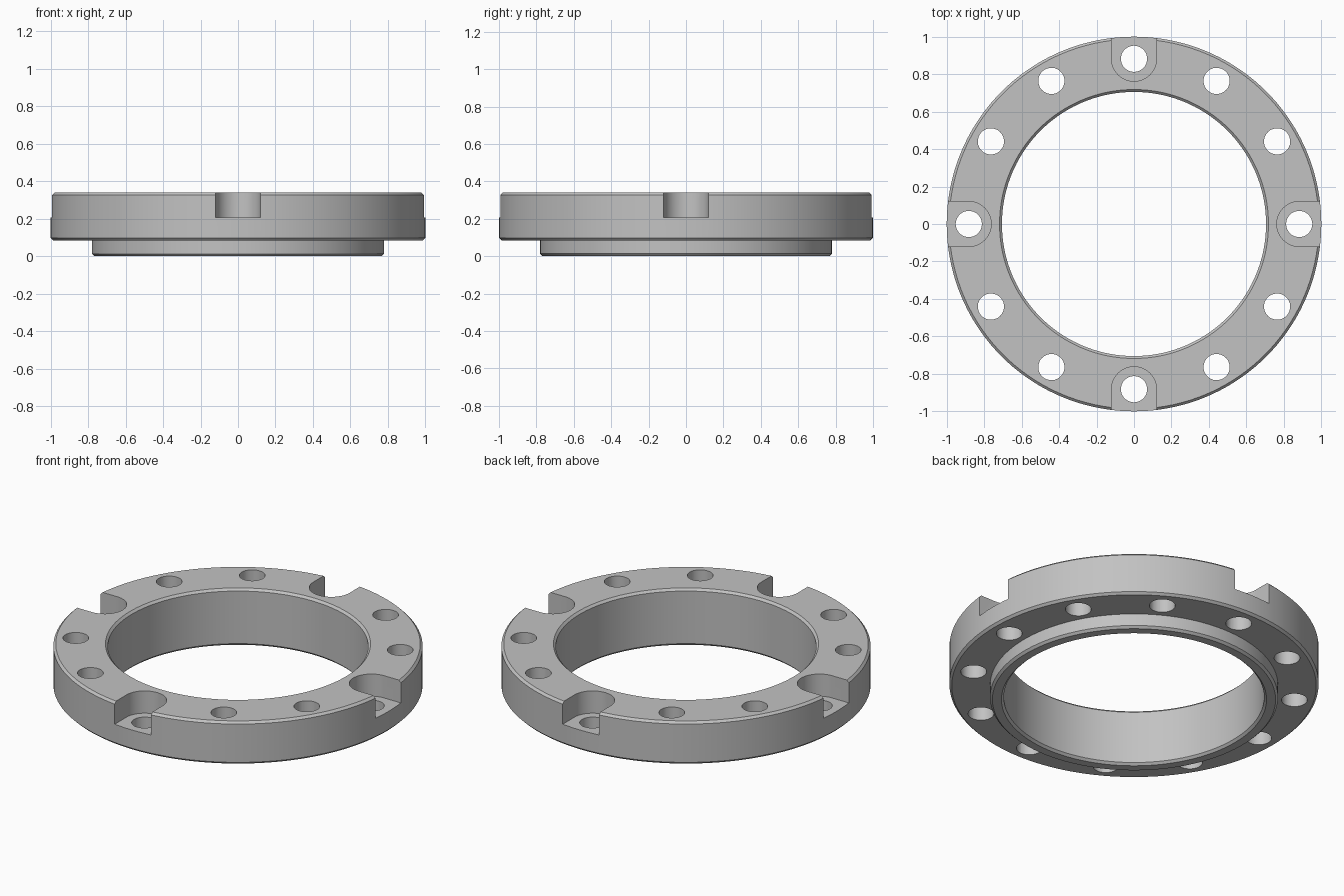
import bpy, bmesh, math
from mathutils import Matrix

cube = bpy.data.objects.get("Cube")
if cube:
    bpy.data.objects.remove(cube, do_unlink=True)

OUTER, SPIGOT, BORE = 1.0, 0.78, 0.705
TOP, STEP, FLOOR = 0.34, 0.085, 0.207
BOLT_CIRCLE, HOLE_R, SLOT_R = 0.882, 0.07, 0.12
C = 0.013  # edge chamfer
SEGMENTS = 144

steel = bpy.data.materials.new("steel grey")
steel.use_nodes = True
steel.diffuse_color = (0.54, 0.54, 0.54, 1)
steel.node_tree.nodes["Principled BSDF"].inputs["Base Color"].default_value = (0.54, 0.54, 0.54, 1)


def make_object(name, bm):
    bmesh.ops.recalc_face_normals(bm, faces=bm.faces)
    mesh = bpy.data.meshes.new(name)
    bm.to_mesh(mesh)
    bm.free()
    mesh.materials.append(steel)
    obj = bpy.data.objects.new(name, mesh)
    bpy.context.collection.objects.link(obj)
    return obj


def lathe(name, profile):
    """Revolve a closed (radius, height) profile around z."""
    bm = bmesh.new()
    rings = []
    for i in range(SEGMENTS):
        a = math.tau * i / SEGMENTS
        rings.append([bm.verts.new((r * math.cos(a), r * math.sin(a), z)) for r, z in profile])
    n = len(profile)
    for i in range(SEGMENTS):
        p, q = rings[i], rings[(i + 1) % SEGMENTS]
        for j in range(n):
            k = (j + 1) % n
            bm.faces.new((p[j], q[j], q[k], p[k]))
    return make_object(name, bm)


def prisms(name, outline, z0, z1, count):
    """Extrude an xy outline upward and repeat it around z."""
    bm = bmesh.new()
    for i in range(count):
        turn = Matrix.Rotation(math.tau * i / count, 3, "Z")
        low = bm.faces.new([bm.verts.new((x, y, z0)) for x, y in outline])
        ext = bmesh.ops.extrude_face_region(bm, geom=[low])["geom"]
        high = [v for v in ext if isinstance(v, bmesh.types.BMVert)]
        bmesh.ops.translate(bm, verts=high, vec=(0, 0, z1 - z0))
        bmesh.ops.rotate(bm, verts=list(low.verts) + high, matrix=turn, cent=(0, 0, 0))
    obj = make_object(name, bm)
    obj.hide_render = True
    return obj


def arc(radius, start, end, steps):
    angles = [start + (end - start) * i / steps for i in range(steps + 1)]
    return [(BOLT_CIRCLE + radius * math.cos(a), radius * math.sin(a)) for a in angles]


# Flange with locating spigot and through bore
ring = lathe("flange_ring", [
    (BORE + C, 0), (SPIGOT - C, 0), (SPIGOT, C), (SPIGOT, STEP),
    (OUTER - C, STEP), (OUTER, STEP + C), (OUTER, TOP - C), (OUTER - C, TOP),
    (BORE + C, TOP), (BORE, TOP - C), (BORE, C)])

# Four round-ended slots open to the rim, then twelve bolt holes
slot = arc(SLOT_R, math.pi / 2, 3 * math.pi / 2, 24) + [(1.2, -SLOT_R), (1.2, SLOT_R)]
hole = arc(HOLE_R, 0, math.tau, 32)[:-1]
cutters = [prisms("slot_cutter", slot, FLOOR, TOP + 0.1, 4),
           prisms("bolt_hole_cutter", hole, -0.1, TOP + 0.2, 12)]

bpy.context.view_layer.objects.active = ring
for cutter in cutters:
    cut = ring.modifiers.new(cutter.name, "BOOLEAN")
    cut.operation = "DIFFERENCE"
    cut.solver = "EXACT"
    cut.object = cutter
    bpy.ops.object.modifier_apply(modifier=cut.name)
    bpy.data.objects.remove(cutter, do_unlink=True)

# Smooth curved walls, crisp chamfers
bpy.ops.object.select_all(action="DESELECT")
ring.select_set(True)
bpy.ops.object.shade_smooth_by_angle(angle=math.radians(30))
